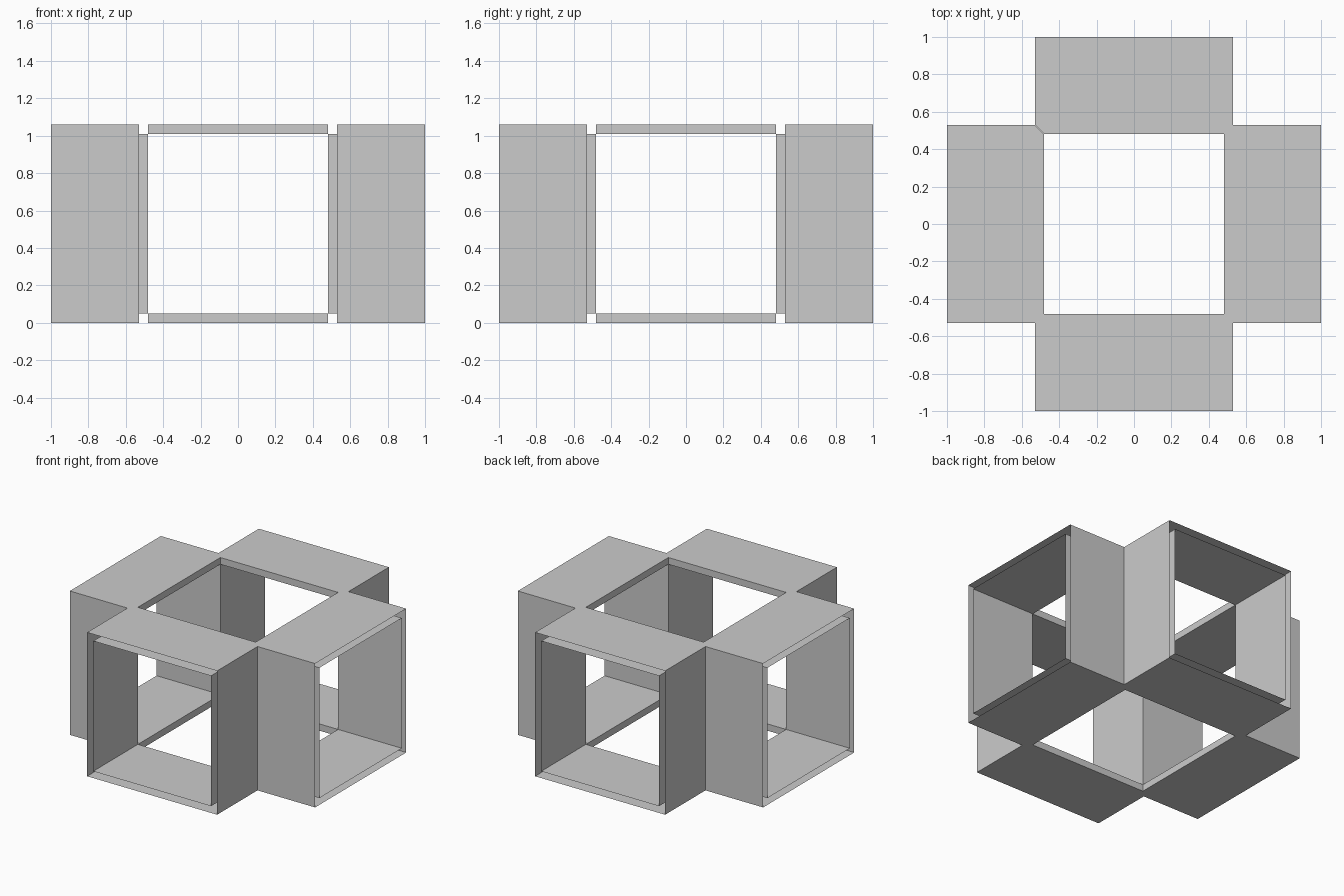
import bpy, bmesh
from math import pi
from mathutils import Matrix, Vector

if "Cube" in bpy.data.objects:
    bpy.data.objects.remove(bpy.data.objects["Cube"])

R = 1.0            # reach of each arm
O, I = 0.53, 0.48  # half size of the outer and inner skins


def add_face(bm, points, normal):
    face = bm.faces.new([bm.verts.new(p) for p in points])
    face.normal_update()
    if face.normal.dot(Vector(normal)) < 0:
        face.normal_flip()


def make_arm_mesh():
    bm = bmesh.new()
    # Plate outline, mitred against the neighbouring arms
    plate = [(-O, -R), (O, -R), (O, -O), (I, -I), (-I, -I), (-O, -O)]
    for s in (-1, 1):
        # Top and bottom: outer skin, inner skin, rim of the square hole
        add_face(bm, [(x, y, s * O) for x, y in plate], (0, 0, s))
        add_face(bm, [(-I, -R, s * I), (I, -R, s * I), (I, -I, s * I), (-I, -I, s * I)], (0, 0, -s))
        add_face(bm, [(-I, -I, s * I), (I, -I, s * I), (I, -I, s * O), (-I, -I, s * O)], (0, 1, 0))
        # Side walls: outer skin and inner skin, the end stays open
        for h, d in ((O, s), (I, -s)):
            add_face(bm, [(s * h, -R, -h), (s * h, -h, -h), (s * h, -h, h), (s * h, -R, h)], (d, 0, 0))
    bmesh.ops.remove_doubles(bm, verts=bm.verts, dist=1e-5)
    mesh = bpy.data.meshes.new("open_arm")
    bm.to_mesh(mesh)
    bm.free()
    return mesh


# Four open square ducts meeting in a cross
arm_mesh = make_arm_mesh()
for k, side in enumerate(("front", "right", "back", "left")):
    arm = bpy.data.objects.new(side + "_arm", arm_mesh)
    arm.matrix_world = Matrix.Translation((0, 0, O)) @ Matrix.Rotation(k * pi / 2, 4, 'Z')
    bpy.context.collection.objects.link(arm)
